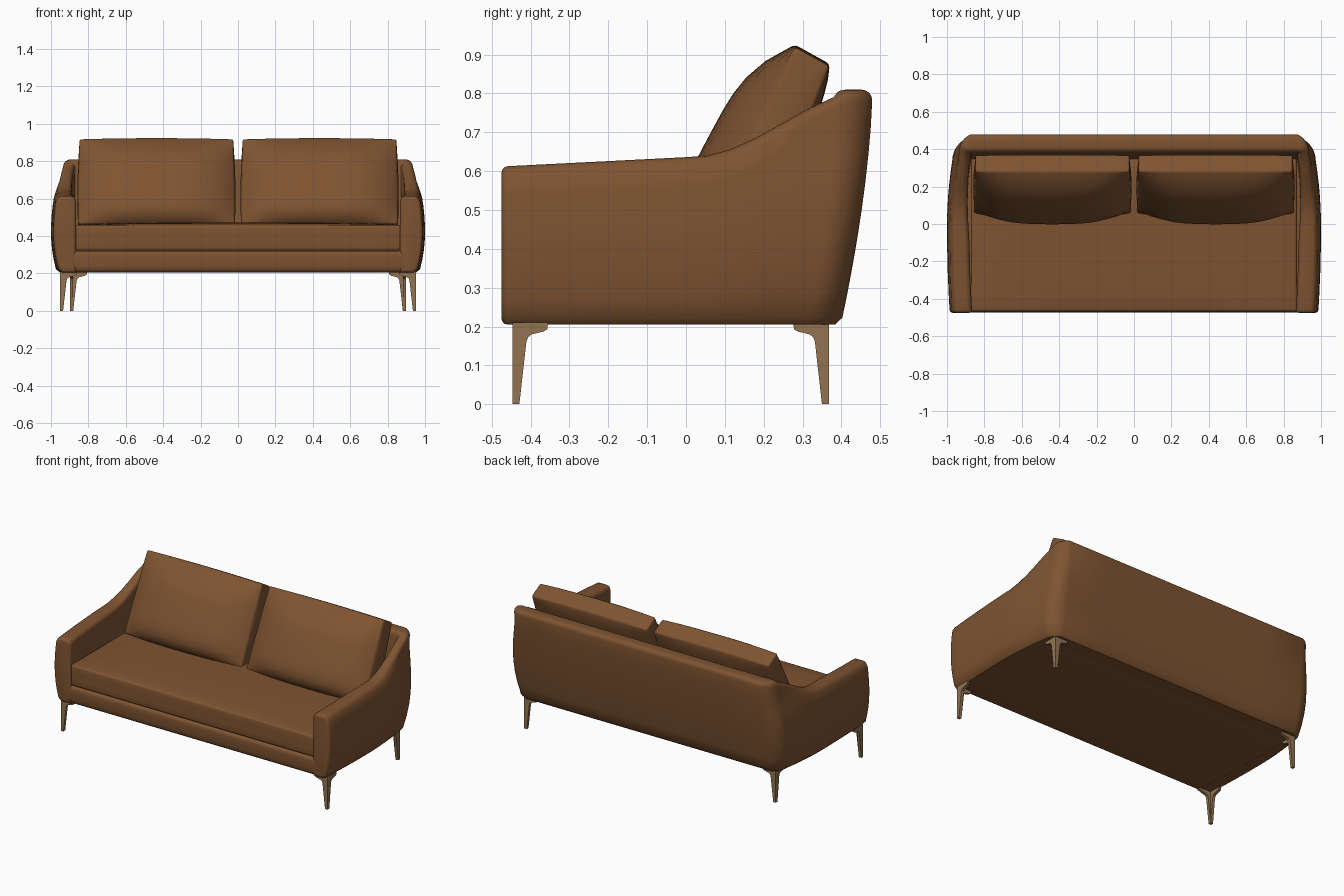
import bpy, bmesh
from math import sin, cos, pi, radians

if "Cube" in bpy.data.objects:
    bpy.data.objects.remove(bpy.data.objects["Cube"])


def material(name, rgb):
    m = bpy.data.materials.new(name)
    m.use_nodes = True
    m.diffuse_color = (*rgb, 1)
    m.node_tree.nodes["Principled BSDF"].inputs["Base Color"].default_value = (*rgb, 1)
    return m


LEATHER = material("tan leather", (0.21, 0.088, 0.031))
BRASS = material("aged brass", (0.29, 0.175, 0.083))


def finish(bm, name, mat, angle=40):
    bmesh.ops.recalc_face_normals(bm, faces=bm.faces)
    mesh = bpy.data.meshes.new(name)
    bm.to_mesh(mesh)
    bm.free()
    mesh.materials.append(mat)
    obj = bpy.data.objects.new(name, mesh)
    bpy.context.collection.objects.link(obj)
    bpy.ops.object.select_all(action='DESELECT')
    obj.select_set(True)
    bpy.context.view_layer.objects.active = obj
    bpy.ops.object.shade_smooth_by_angle(angle=radians(angle))
    return obj


def round_edges(bm, width, test=lambda e: True, segments=3):
    bmesh.ops.recalc_face_normals(bm, faces=bm.faces)
    edges = [e for e in bm.edges if e.calc_face_angle(0) > radians(32) and test(e)]
    bmesh.ops.bevel(bm, geom=edges, offset=width, segments=segments, profile=0.5,
                    affect='EDGES', clamp_overlap=False)


def block(name, cuts, shape, width):
    """Gridded cube, reshaped by a function of its -1..1 coordinates."""
    bm = bmesh.new()
    bmesh.ops.create_cube(bm, size=2)
    for axis in range(3):
        along = [e for e in bm.edges
                 if abs(e.verts[0].co[axis] - e.verts[1].co[axis]) > 1.9]
        bmesh.ops.subdivide_edges(bm, edges=along, cuts=cuts[axis], use_grid_fill=True)
    for v in bm.verts:
        v.co = shape(*v.co)
    round_edges(bm, width)
    return finish(bm, name, LEATHER)


# Arms and back: one U-shaped wall lofted through cross-sections
BOTTOM = 0.205


def wall_height(y):
    t = min(max((y - 0.04) / 0.42, 0), 1)
    return 0.612 + 0.05 * (y + 0.475) + 0.15 * t * t * (3 - 2 * t)


def section(x, y, nx, ny):
    h = wall_height(y)
    thick = 0.12 - 0.022 * min(max((y + 0.1) / 0.4, 0), 1)
    r = 0.028

    def place(depth, z):
        lean = 0.08 * (max(0.81 - z, 0) / 0.6) ** 1.6 * (y + 0.475) / 0.955
        return (x + nx * depth, y + ny * depth - lean, z)

    def inset(z):
        rate = 0.03 if z < 0.42 else 0.02
        return min(rate * ((z - 0.42) / 0.21) ** 2, 0.035) * abs(nx)

    points = [place(inset(BOTTOM) + 0.015, BOTTOM)]
    for i in range(9):
        z = BOTTOM + 0.018 + (h - r - BOTTOM - 0.018) * i / 8
        points.append(place(inset(z), z))
    out = inset(h)
    for i in range(1, 5):
        a = i * pi / 8
        points.append(place(out + r * (1 - cos(a)), h - r + r * sin(a)))
    for i in range(4, -1, -1):
        a = i * pi / 8
        points.append(place(thick - r * (1 - cos(a)), h - r + r * sin(a)))
    for i in range(1, 6):
        points.append(place(thick, h - r + (BOTTOM - h + r) * i / 5))
    return points


def arm_x(y):
    return 1 - (0.2 if y > 0 else 0.065) * y * y


half = []
for y in (-0.475, -0.4, -0.25, -0.1, 0, 0.06, 0.12, 0.18, 0.24, 0.31):
    half.append(section(arm_x(y), y, -1, 0))
R = 0.1
for i in range(9):
    a = i * pi / 16
    half.append(section(0.871 + R * cos(a), 0.38 + R * sin(a), -cos(a), -sin(a)))
for x in (0.6, 0.3, 0):
    half.append(section(x, 0.48, 0, -1))
rings = half + [[(-x, y, z) for x, y, z in ring] for ring in reversed(half[:-1])]

bm = bmesh.new()
loops = [[bm.verts.new(p) for p in ring] for ring in rings]
for a, b in zip(loops, loops[1:]):
    for i in range(len(a)):
        j = (i + 1) % len(a)
        bm.faces.new((a[i], a[j], b[j], b[i]))
bm.faces.new(loops[0])
bm.faces.new(loops[-1])
round_edges(bm, 0.016, lambda e: all(v.co.y < -0.47 for v in e.verts))
finish(bm, "arms_and_back", LEATHER)


# Base frame between the arms
block("base_frame", (6, 4, 2),
      lambda u, v, w: (0.91 * u, -0.06 + 0.414 * v + (0.008 if w < -0.9 and v < 0 else 0),
                       0.263 + 0.057 * w), 0.018)


# Seat cushion with a gentle crown
def seat_shape(u, v, w):
    crown = 0.014 * (1 - u ** 4) * (1 - v ** 4) if w > 0.9 else 0
    return (0.872 * u, -0.055 + 0.413 * v, 0.39 + 0.068 * w + crown)


block("seat_cushion", (12, 8, 2), seat_shape, 0.014)


# Back cushions: leaning pillows with full fronts
def back_shape(side):
    def shape(u, w, v):
        a, b = (v + 1) / 2, (w + 1) / 2
        puff = (1 - u ** 4) * (1 - v ** 4)
        front_y = 0.055 + 0.225 * a - 0.095 * puff - 0.022 * (1 - u * u) * (1 - a)
        back_y = 0.2 + 0.17 * a + 0.02 * puff
        z = (0.465 + 0.455 * a) * (1 - b) + (0.44 + 0.43 * a) * b
        z += 0.006 * (1 - u * u) * a
        x = 0.436 + (0.419 - 0.008 * a + 0.008 * (1 - v * v) * (1 - w * w)) * u
        return (side * x, front_y * (1 - b) + back_y * b, z)
    return shape


for label, side in (("left", 1), ("right", -1)):
    block(label + "_back_cushion", (12, 2, 10), back_shape(side), 0.01)


# Legs: two tapered bracket plates meeting at a corner
PROFILE = [(0, 0.21), (0.092, 0.21), (0.09, 0.193), (0.08, 0.187), (0.05, 0.18),
           (0.04, 0.172), (0.036, 0.16), (0.018, 0), (0, 0)]


def leg(name, x, y, dx, dy):
    bm = bmesh.new()
    for across in (True, False):
        sides = []
        for t in (0, 0.018):
            sides.append([bm.verts.new((x + dx * (a if across else t),
                                        y + dy * (t if across else a), z))
                          for a, z in PROFILE])
        near, far = sides
        bm.faces.new(near)
        bm.faces.new(far)
        for i in range(len(near)):
            j = (i + 1) % len(near)
            bm.faces.new((near[i], near[j], far[j], far[i]))
    finish(bm, name, BRASS, 30)


for label, side in (("left", 1), ("right", -1)):
    leg("front_" + label + "_leg", side * 0.953, -0.447, -side, 1)
    leg("back_" + label + "_leg", side * 0.899, 0.368, -side, -1)
